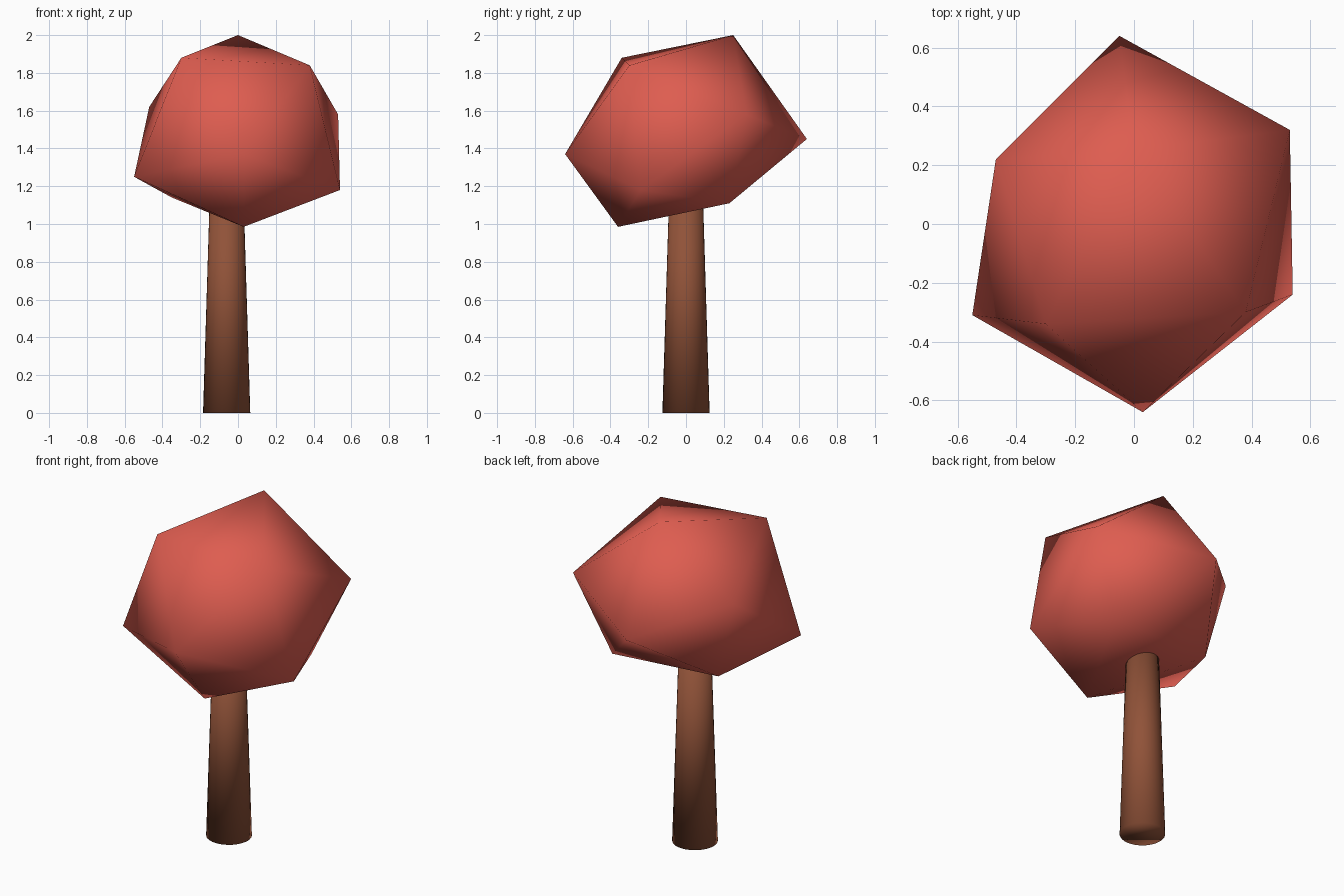
import bpy
import bmesh
from mathutils import Matrix

if "Cube" in bpy.data.objects:
    bpy.data.objects.remove(bpy.data.objects["Cube"], do_unlink=True)


def make_material(name, rgb):
    mat = bpy.data.materials.new(name)
    mat.use_nodes = True
    mat.diffuse_color = (*rgb, 1)
    mat.node_tree.nodes["Principled BSDF"].inputs["Base Color"].default_value = (*rgb, 1)
    return mat


def make_object(name, bm, mat):
    bmesh.ops.recalc_face_normals(bm, faces=bm.faces)
    for face in bm.faces:
        face.smooth = True
    mesh = bpy.data.meshes.new(name)
    bm.to_mesh(mesh)
    bm.free()
    mesh.materials.append(mat)
    obj = bpy.data.objects.new(name, mesh)
    bpy.context.scene.collection.objects.link(obj)
    return obj


bark_brown = make_material("bark_brown", (0.28, 0.085, 0.04))
leaf_red = make_material("leaf_red", (0.73, 0.109, 0.08))

# Tapered trunk, its top hidden inside the crown
TRUNK_HEIGHT = 1.2
trunk = bmesh.new()
bmesh.ops.create_cone(
    trunk, cap_ends=True, segments=32, radius1=0.125, radius2=0.088,
    depth=TRUNK_HEIGHT, matrix=Matrix.Translation((-0.06, 0, TRUNK_HEIGHT / 2)))
make_object("trunk", trunk, bark_brown)

# Crown: a tilted, slightly flattened twenty-sided lump hulled from its corners
crown_corners = [
    (0.0, 0.25, 2.0), (-0.30, -0.34, 1.88), (0.38, -0.30, 1.84),
    (0.53, 0.32, 1.58), (-0.47, 0.22, 1.62), (-0.05, 0.64, 1.45),
    (0.03, -0.64, 1.37), (-0.55, -0.31, 1.25), (0.54, -0.24, 1.18),
    (-0.35, 0.19, 1.14), (0.33, 0.23, 1.11), (0.03, -0.36, 0.985),
]
crown = bmesh.new()
for corner in crown_corners:
    crown.verts.new(corner)
bmesh.ops.convex_hull(crown, input=crown.verts)
make_object("crown", crown, leaf_red)
